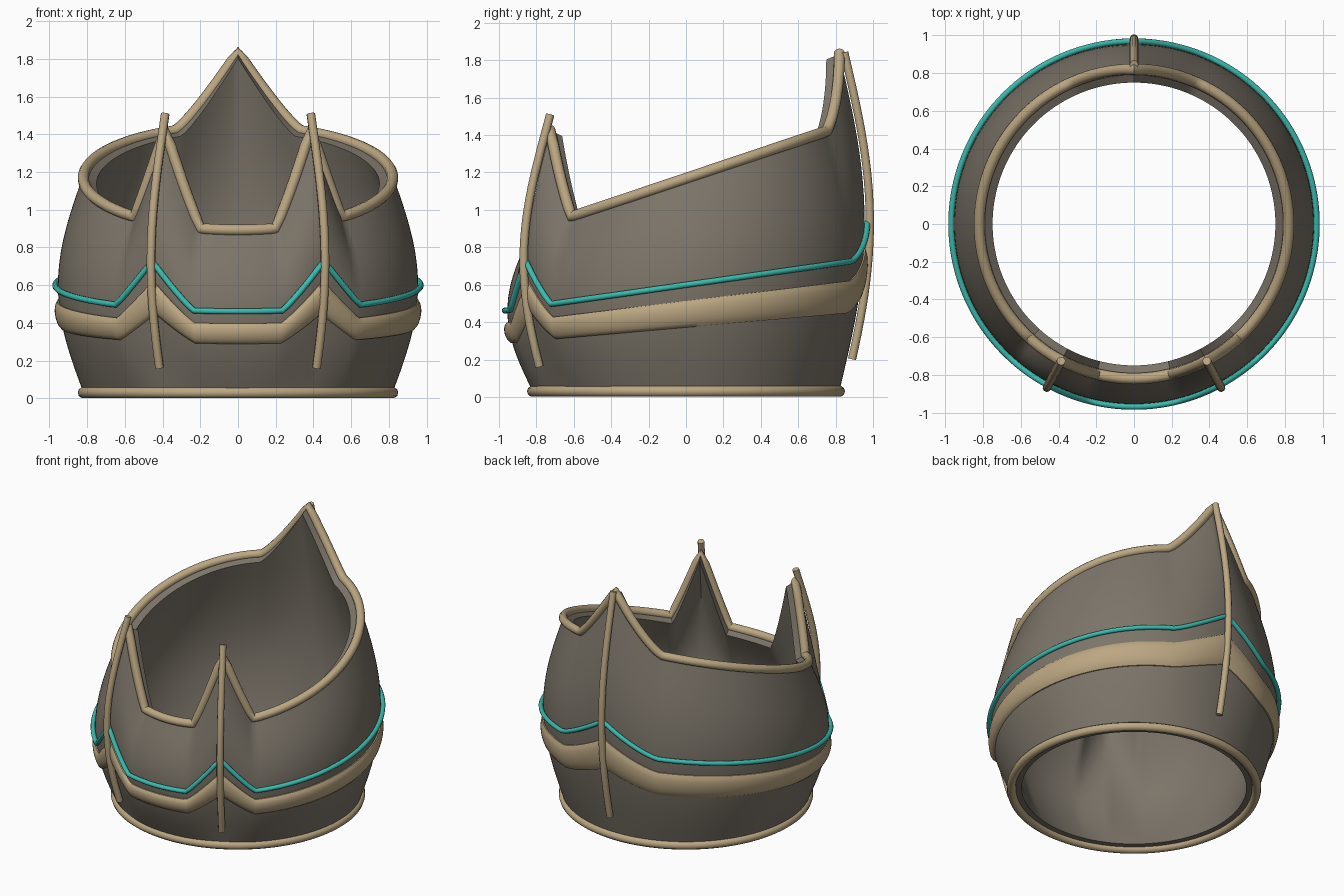
import bpy, math

if "Cube" in bpy.data.objects:
    bpy.data.objects.remove(bpy.data.objects["Cube"])

STEP = 2          # degrees between columns around the ring
RIM_R, BULGE = 0.82, 0.135
BASE_Z = 0.03


def material(name, rgb):
    m = bpy.data.materials.new(name)
    m.diffuse_color = (*rgb, 1)
    m.use_nodes = True
    m.node_tree.nodes["Principled BSDF"].inputs["Base Color"].default_value = m.diffuse_color
    return m


GREY = material("warm grey", (0.20, 0.175, 0.14))
TAN = material("tan trim", (0.50, 0.385, 0.225))
TEAL = material("teal", (0.045, 0.50, 0.43))


def rim_height(deg):
    """Tilted rim plus two front spikes and one back spike (0 deg = front)."""
    a = abs((deg + 180) % 360 - 180)
    h = 1.168 - 0.336 * RIM_R * math.cos(math.radians(a))
    h += 0.50 * max(0, 1 - abs(a - 28) / 14) ** 1.1
    h += 0.39 * max(0, 1 - (180 - a) / 24) ** 1.3
    return h


def point(deg, t, offset=0.0, drop=0.0):
    """Point on the barrel: t runs from the base (0) to the rim (1)."""
    r = RIM_R + BULGE * math.sin(math.pi * t) + offset
    a = math.radians(deg)
    z = BASE_Z + t * (rim_height(deg) - drop - BASE_Z)
    return (r * math.sin(a), -r * math.cos(a), z)


def loft(name, section, mat, angle):
    """Revolve a closed section of (t, offset, drop) around the warped barrel."""
    n, cols = len(section), 360 // STEP
    verts = [point(c * STEP, *s) for c in range(cols) for s in section]
    faces = []
    for c in range(cols):
        d = (c + 1) % cols
        for i in range(n):
            j = (i + 1) % n
            faces.append((c * n + i, d * n + i, d * n + j, c * n + j))
    me = bpy.data.meshes.new(name)
    me.from_pydata(verts, [], faces)
    me.materials.append(mat)
    ob = bpy.data.objects.new(name, me)
    bpy.context.collection.objects.link(ob)
    bpy.ops.object.select_all(action='DESELECT')
    ob.select_set(True)
    bpy.context.view_layer.objects.active = ob
    bpy.ops.object.shade_smooth_by_angle(angle=math.radians(angle))
    return ob


def tube(name, pts, radius, mat, closed):
    cu = bpy.data.curves.new(name, 'CURVE')
    cu.dimensions = '3D'
    cu.bevel_depth = radius
    cu.bevel_resolution = 3
    cu.use_fill_caps = not closed
    sp = cu.splines.new('POLY')
    sp.points.add(len(pts) - 1)
    for p, co in zip(sp.points, pts):
        p.co = (*co, 1)
    sp.use_cyclic_u = closed
    sp.use_smooth = True
    cu.materials.append(mat)
    ob = bpy.data.objects.new(name, cu)
    bpy.context.collection.objects.link(ob)
    bpy.ops.object.select_all(action='DESELECT')
    ob.select_set(True)
    bpy.context.view_layer.objects.active = ob
    bpy.ops.object.convert(target='MESH')
    bpy.ops.object.shade_smooth_by_angle(angle=math.radians(50))


# Thick barrel wall: outer side up, inner side down
ROWS = 24
wall = [(i / ROWS, 0, 0) for i in range(ROWS + 1)]
wall += [(1 - i / ROWS, -0.07, 0.03) for i in range(ROWS + 1)]
loft("barrel_wall", wall, GREY, 50)

# Wide rounded belt
T0, T1 = 0.30, 0.425
belt = [(T0, -0.01, 0)]
for i in range(9):
    u = i / 8
    belt.append((T0 + (T1 - T0) * u, 0.008 + 0.02 * math.sin(math.pi * u) ** 0.6, 0))
belt.append((T1, -0.01, 0))
loft("belt", belt, TAN, 50)

# Rolled trims and the thin teal line
ring = range(0, 360, STEP)
tube("rim_trim", [point(d, 1) for d in ring], 0.03, TAN, True)
tube("base_trim", [point(d, 0) for d in ring], 0.03, TAN, True)
tube("teal_line", [point(d, 0.5, 0.014) for d in ring], 0.016, TEAL, True)

# Ribs running up to each spike
for name, deg, top in (("front_rib_right", 28, 1.06),
                       ("front_rib_left", -28, 1.06),
                       ("back_rib", 180, 1.005)):
    pts = [point(deg, 0.095 + (top - 0.095) * i / 24, 0.028) for i in range(25)]
    tube(name, pts, 0.023, TAN, False)
